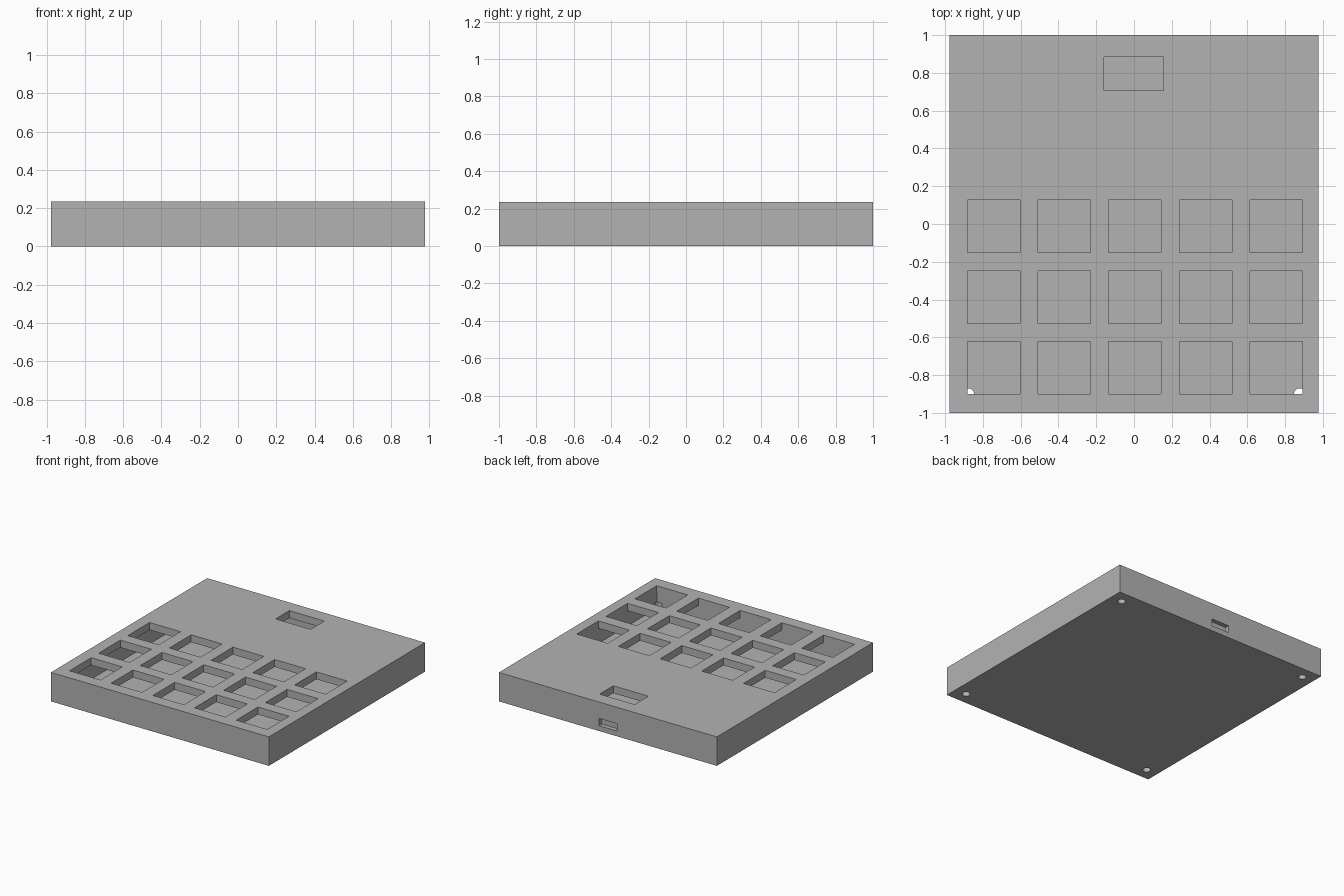
import bpy, bmesh
from mathutils import Matrix, Vector

cube = bpy.data.objects.get("Cube")
if cube:
    bpy.data.objects.remove(cube, do_unlink=True)

HALF_X, HALF_Y, HEIGHT = 0.977, 1.0, 0.235
FLOOR, PLATE = 0.05, 0.175          # top of the base, underside of the top plate

grey = bpy.data.materials.new("plain grey")
grey.use_nodes = True
colour = (0.45, 0.45, 0.45, 1)
grey.diffuse_color = colour
grey.node_tree.nodes["Principled BSDF"].inputs["Base Color"].default_value = colour


def add_box(bm, low, high):
    low, high = Vector(low), Vector(high)
    size = Matrix.Diagonal((*(high - low), 1))
    bmesh.ops.create_cube(bm, size=1, matrix=Matrix.Translation((low + high) / 2) @ size)


def finish(bm, name):
    mesh = bpy.data.meshes.new(name)
    bm.to_mesh(mesh)
    bm.free()
    mesh.materials.append(grey)
    obj = bpy.data.objects.new(name, mesh)
    bpy.context.collection.objects.link(obj)
    return obj


def cut(body, bm, name):
    cutter = finish(bm, name)
    cutter.hide_render = True
    mod = body.modifiers.new(name, "BOOLEAN")
    mod.operation, mod.solver, mod.object = "DIFFERENCE", "EXACT", cutter
    bpy.context.view_layer.objects.active = body
    bpy.ops.object.modifier_apply(modifier=name)
    bpy.data.objects.remove(cutter, do_unlink=True)


# Solid outer case
bm = bmesh.new()
add_box(bm, (-HALF_X, -HALF_Y, 0), (HALF_X, HALF_Y, HEIGHT))
case = finish(bm, "keypad_case")

# Hollow interior
bm = bmesh.new()
add_box(bm, (-0.895, -0.905, FLOOR), (0.895, 0.905, PLATE))
cut(case, bm, "cavity")

# Key openings and display window through the top plate
bm = bmesh.new()
key = 0.139
for col in range(-2, 3):
    for row in range(3):
        x, y = 0.005 + col * 0.374, -0.013 - row * 0.3735
        add_box(bm, (x - key, y - key, 0.15), (x + key, y + key, 0.3))
add_box(bm, (-0.159, 0.708, 0.15), (0.156, 0.884, 0.3))
cut(case, bm, "top_openings")

# Screw holes in the base corners
bm = bmesh.new()
for sx in (-1, 1):
    for sy in (-1, 1):
        bmesh.ops.create_cone(bm, cap_ends=True, segments=32, radius1=0.03, radius2=0.03,
                              depth=0.2, matrix=Matrix.Translation((sx * 0.877, sy * 0.9, 0)))
cut(case, bm, "screw_holes")

# Shallow connector recess in the back wall
bm = bmesh.new()
add_box(bm, (-0.08, HALF_Y - 0.035, 0.043), (0.08, HALF_Y + 0.1, 0.102))
cut(case, bm, "connector_recess")

# Smooth round holes, sharp box edges
bpy.ops.object.select_all(action="DESELECT")
case.select_set(True)
bpy.context.view_layer.objects.active = case
bpy.ops.object.shade_smooth_by_angle()
